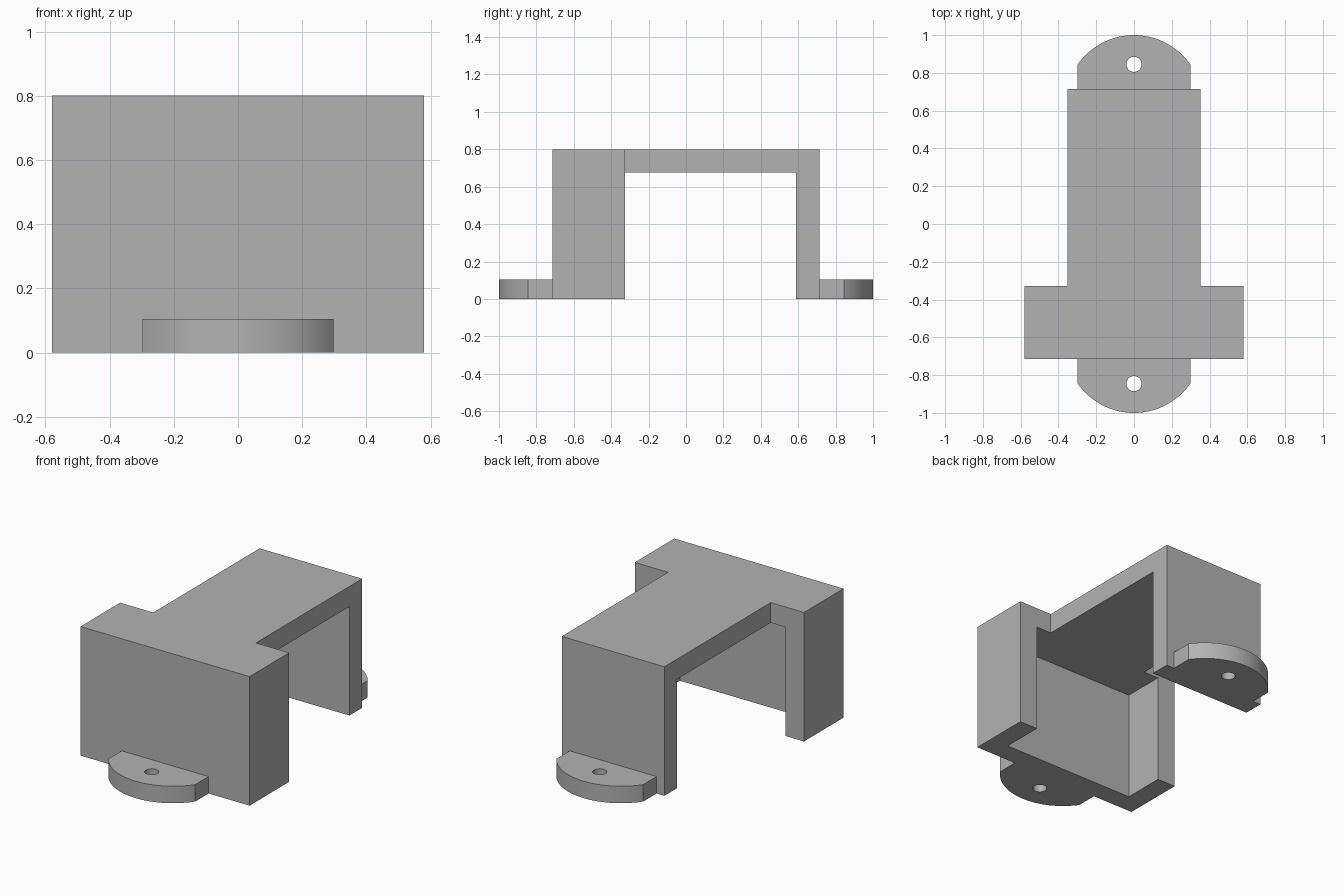
import bpy, bmesh
from math import asin, sin, cos

cube = bpy.data.objects.get("Cube")
if cube:
    bpy.data.objects.remove(cube, do_unlink=True)

grey = bpy.data.materials.new("light grey")
grey.use_nodes = True
COLOUR = (0.45, 0.45, 0.45, 1)
grey.diffuse_color = COLOUR
grey.node_tree.nodes["Principled BSDF"].inputs["Base Color"].default_value = COLOUR

# Main dimensions
HEIGHT, WALL = 0.80, 0.125
END = 0.714            # outer faces of front and back walls
BOX_BACK = -0.327      # open rear of the wide box
BOX_HALF, ARM_HALF = 0.58, 0.352
TAB_HALF, TAB_HEIGHT = 0.298, 0.105
HOLE_Y, HOLE_R = 0.845, 0.04


def prism(name, outline, z0, z1):
    """Extrude a plan outline between two heights."""
    bm = bmesh.new()
    face = bm.faces.new([bm.verts.new((x, y, z0)) for x, y in outline])
    top = bmesh.ops.extrude_face_region(bm, geom=[face])["geom"]
    bmesh.ops.translate(bm, vec=(0, 0, z1 - z0),
                        verts=[v for v in top if isinstance(v, bmesh.types.BMVert)])
    bmesh.ops.recalc_face_normals(bm, faces=bm.faces)
    mesh = bpy.data.meshes.new(name)
    bm.to_mesh(mesh)
    bm.free()
    mesh.materials.append(grey)
    obj = bpy.data.objects.new(name, mesh)
    bpy.context.collection.objects.link(obj)
    return obj


def select(obj):
    bpy.ops.object.select_all(action='DESELECT')
    obj.select_set(True)
    bpy.context.view_layer.objects.active = obj


def cut(obj, cutter):
    """Subtract the cutter and discard it."""
    cutter.hide_render = True
    mod = obj.modifiers.new("cut", 'BOOLEAN')
    mod.operation, mod.solver, mod.object = 'DIFFERENCE', 'EXACT', cutter
    select(obj)
    bpy.ops.object.modifier_apply(modifier=mod.name)
    bpy.data.objects.remove(cutter, do_unlink=True)


def circle(cy, r, n=48):
    return [(r * cos(i * 6.283185 / n), cy + r * sin(i * 6.283185 / n)) for i in range(n)]


# Body: T-shaped plan, hollowed from below to leave walls and bridge
half = [(BOX_HALF, -END), (BOX_HALF, BOX_BACK), (ARM_HALF, BOX_BACK), (ARM_HALF, END)]
body = prism("bracket_body", half + [(-x, y) for x, y in reversed(half)], 0, HEIGHT)
ix, iy = BOX_HALF - WALL, END - WALL
cut(body, prism("hollow", [(-ix, -iy), (ix, -iy), (ix, iy), (-ix, iy)], -0.2, HEIGHT - WALL))

# Mounting tabs: straight sides closed by an arc, with a screw hole
rise = 1 - HOLE_Y
radius = (TAB_HALF ** 2 + rise ** 2) / (2 * rise)
sweep, steps = asin(TAB_HALF / radius), 32
arc = [-sweep + 2 * sweep * i / steps for i in range(steps + 1)]
for name, side in (("front_tab", -1), ("back_tab", 1)):
    outline = [(-TAB_HALF, side * END)]
    outline += [(radius * sin(a), side * (1 - radius + radius * cos(a))) for a in arc]
    outline.append((TAB_HALF, side * END))
    tab = prism(name, outline, 0, TAB_HEIGHT)
    cut(tab, prism("screw_hole", circle(side * HOLE_Y, HOLE_R), -0.1, 0.3))
    select(tab)
    bpy.ops.object.shade_smooth_by_angle(angle=0.4)
